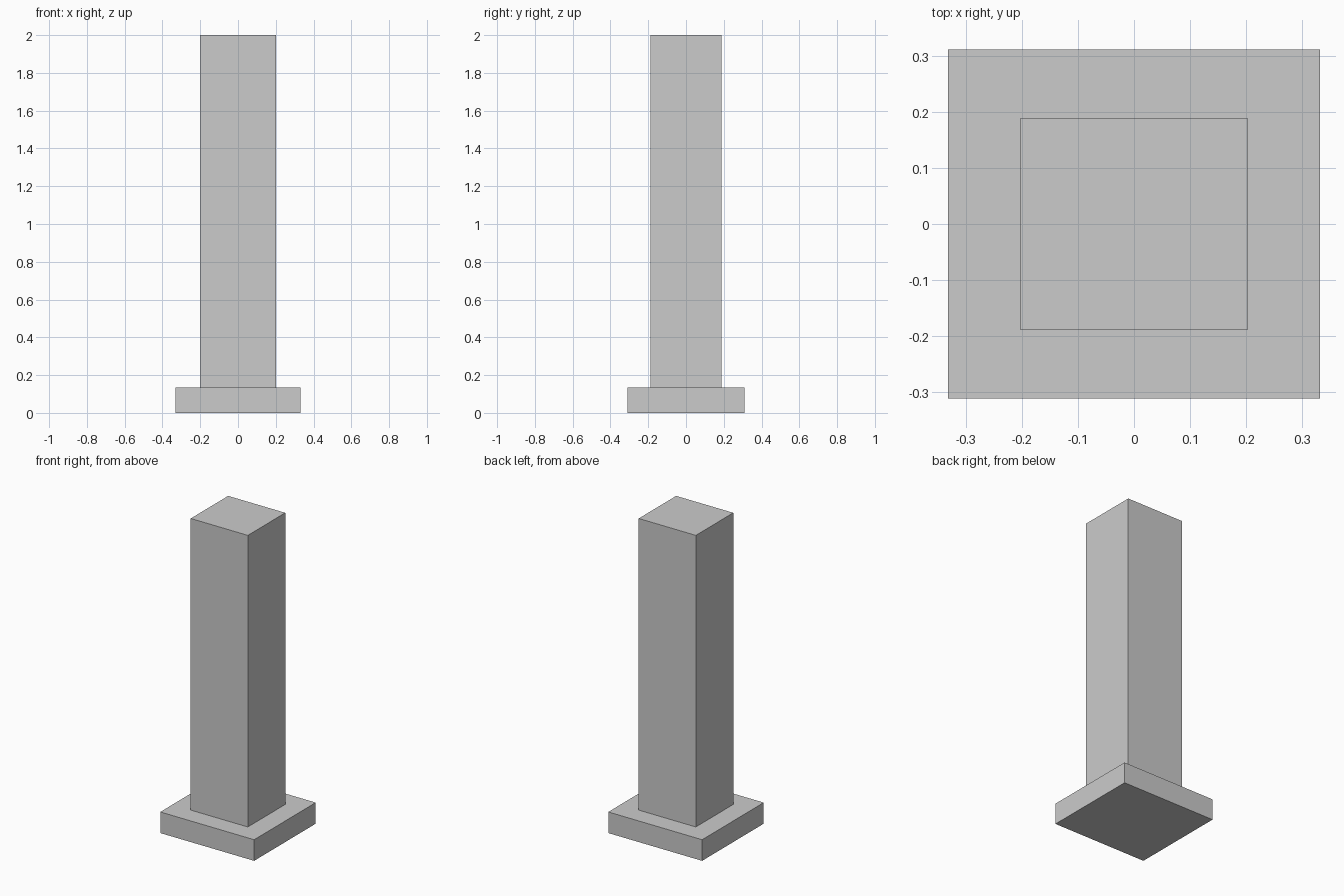
import bpy

if "Cube" in bpy.data.objects:
    bpy.data.objects.remove(bpy.data.objects["Cube"])


def box(name, width, depth, z0, z1):
    """Centred box spanning z0..z1."""
    bpy.ops.mesh.primitive_cube_add(size=1, location=(0, 0, (z0 + z1) / 2))
    obj = bpy.context.object
    obj.name = name
    obj.scale = (width, depth, z1 - z0)
    bpy.ops.object.transform_apply(location=False, rotation=False, scale=True)
    return obj


BASE_TOP = 0.135

# Square foot slab
box("base_plinth", 0.664, 0.622, 0, BASE_TOP)

# Tall pillar standing on the slab
box("pillar_shaft", 0.404, 0.378, BASE_TOP, 2.0)
